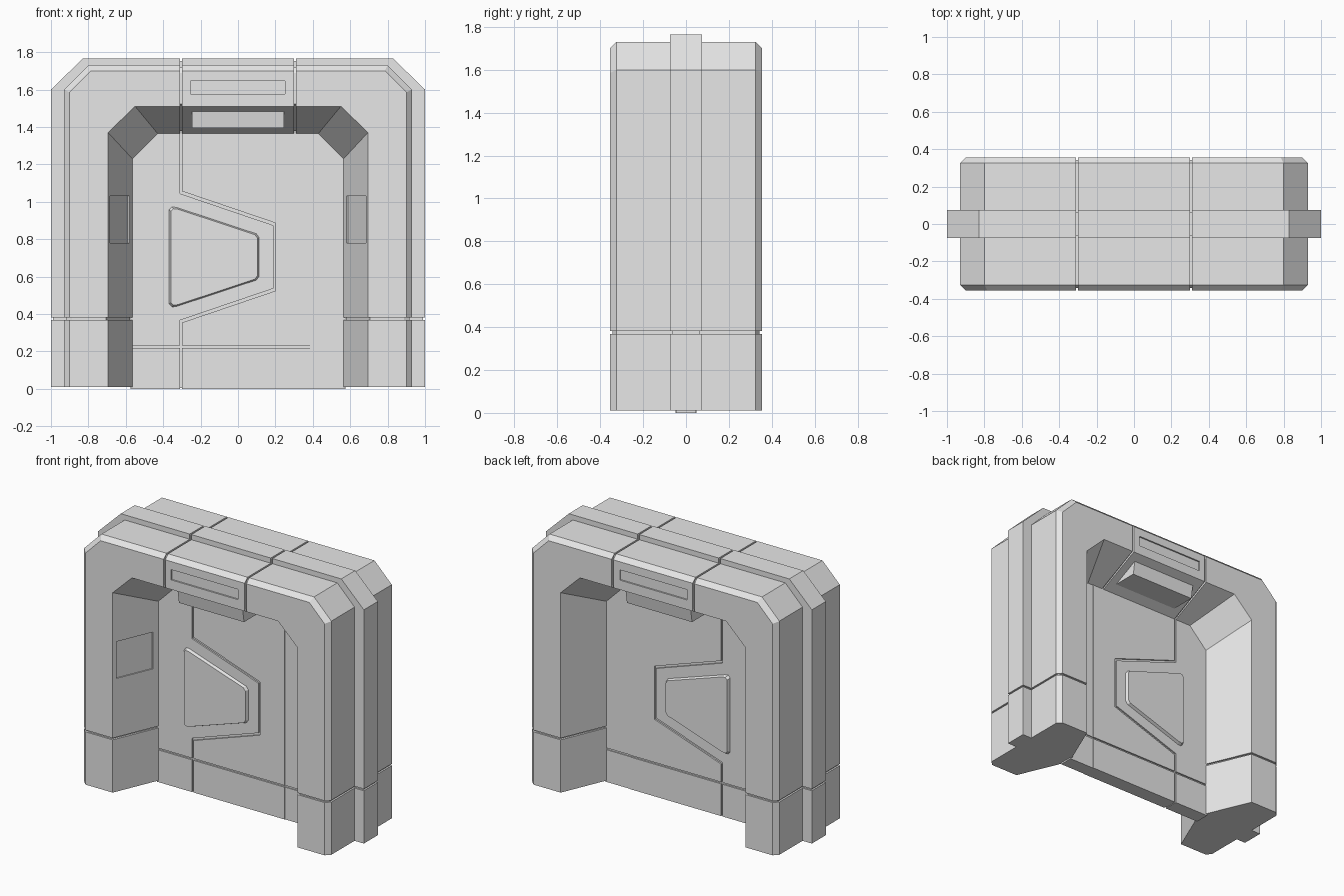
import bpy
import bmesh
from mathutils import Vector

cube = bpy.data.objects.get("Cube")
if cube:
    bpy.data.objects.remove(cube, do_unlink=True)

grey = bpy.data.materials.new("plain_grey")
grey.use_nodes = True
COLOUR = (0.8, 0.8, 0.8, 1)
grey.diffuse_color = COLOUR
grey.node_tree.nodes["Principled BSDF"].inputs["Base Color"].default_value = COLOUR

DOOR_Y = 0.05      # half thickness of the door
GAP = 0.006        # half width of a seam


def finish(bm, name):
    bmesh.ops.recalc_face_normals(bm, faces=bm.faces[:])
    mesh = bpy.data.meshes.new(name)
    bm.to_mesh(mesh)
    bm.free()
    mesh.materials.append(grey)
    ob = bpy.data.objects.new(name, mesh)
    bpy.context.collection.objects.link(ob)
    return ob


def prism(name, pts, axis, a, b, end_pts=None):
    """Extrude a 2D outline along an axis; end_pts tapers the far end."""
    place = {"x": lambda p, t: (t, p[0], p[1]),
             "y": lambda p, t: (p[0], t, p[1]),
             "z": lambda p, t: (p[0], p[1], t)}[axis]
    bm = bmesh.new()
    start = [bm.verts.new(place(p, a)) for p in pts]
    end = [bm.verts.new(place(p, b)) for p in (end_pts or pts)]
    n = len(pts)
    bm.faces.new(start)
    bm.faces.new(end)
    for i in range(n):
        bm.faces.new((start[i], start[(i + 1) % n], end[(i + 1) % n], end[i]))
    return finish(bm, name)


def rect(x0, z0, x1, z1):
    return [(x0, z0), (x1, z0), (x1, z1), (x0, z1)]


def carve(target, cutter):
    mod = target.modifiers.new("recess", "BOOLEAN")
    mod.operation = "DIFFERENCE"
    mod.solver = "EXACT"
    mod.object = cutter
    bpy.context.view_layer.objects.active = target
    bpy.ops.object.modifier_apply(modifier=mod.name)
    bpy.data.objects.remove(cutter, do_unlink=True)


def arch(y, half, top, knee_x, knee_z, d, foot):
    """Chamfered arch outline at depth y, grown outward by d."""
    k = 0.41 * d
    right = [(knee_x + k, top + d), (half + d, knee_z + k), (half + d, foot)]
    left = [(-x, z) for x, z in reversed(right)]
    return [Vector((x, y, z)) for x, z in left + right]


def frame(name, cuts=(), shrink=0.0):
    """Sweep the frame section round the arch, keeping what the cuts leave."""
    s, foot = shrink, 0.01 + shrink * 0.3
    fin = (1.0, 1.765, 0.83, 1.6, -s, foot)
    body = (0.93, 1.73, 0.8, 1.6, -s, foot)
    rim = (0.9, 1.7, 0.785, 1.585, -s, foot)
    mouth = (0.695, 1.51, 0.55, 1.37, s, foot)
    throat = (0.565, 1.365, 0.43, 1.23, s, foot)
    half = [(0.075 - s, fin), (0.075 - s, body), (0.325, body),
            (0.355 - s, rim), (0.355 - s, mouth), (DOOR_Y, throat)]
    stations = [(-y, p) for y, p in half] + [(y, p) for y, p in reversed(half)]
    bm = bmesh.new()
    rings = [[bm.verts.new(co) for co in arch(y, *p)] for y, p in stations]
    for a, b in zip(rings, rings[1:] + rings[:1]):
        for i in range(len(a) - 1):
            bm.faces.new((a[i], a[i + 1], b[i + 1], b[i]))
    for end in (0, -1):
        bm.faces.new([r[end] for r in rings])
    for co, no in cuts:
        bmesh.ops.bisect_plane(bm, geom=bm.verts[:] + bm.edges[:] + bm.faces[:],
                               plane_co=co, plane_no=no, clear_outer=True)
        edges = [e for e in bm.edges if e.is_boundary]
        bmesh.ops.holes_fill(bm, edges=edges, sides=0)
    return finish(bm, name)


# Frame: an inner core shows as the bottom of the seams between the blocks
FOOT_Z, HEAD_X = 0.375, 0.305
frame("frame_core", shrink=0.012)
header = frame("header_block", [((HEAD_X - GAP, 0, 0), (1, 0, 0)),
                                ((GAP - HEAD_X, 0, 0), (-1, 0, 0))])
for side, s in (("left", 1), ("right", -1)):
    frame(side + "_foot", [((0, 0, FOOT_Z - GAP), (0, 0, 1)),
                           ((0, 0, 0), (-s, 0, 0))])
    post = frame(side + "_post", [((s * (HEAD_X + GAP), 0, 0), (-s, 0, 0)),
                                  ((0, 0, FOOT_Z + GAP), (0, 0, -1))])
    # Shallow panel recess in the front splay
    outer, inner = Vector((0.695, -0.355)), Vector((0.565, -0.05))
    along = inner - outer
    normal = Vector((along.y, -along.x)).normalized()
    p, q = outer + along * 0.08, outer + along * 0.88
    quad = [p - normal * 0.03, q - normal * 0.03, q + normal * 0.008, p + normal * 0.008]
    carve(post, prism("panel_cutter", [(s * v.x, v.y) for v in quad], "z", 0.78, 1.03))

# Header: slot recess and hanging lamp on both faces
for face, f in (("front", -1), ("back", 1)):
    carve(header, prism("slot_cutter", rect(-0.255, 1.575, 0.25, 1.645),
                        "y", f * 0.345, f * 0.4))
    prism(face + "_header_lamp", [(f * 0.3, 1.485), (f * 0.285, 1.395),
                                  (f * 0.1, 1.395), (f * 0.1, 1.485)], "x", -0.245, 0.245)

# Door: panels over a core, parted by an angular seam
EDGE, TOP, KICK, MID = 0.575, 1.375, 0.225, 0.705
STEP_X = 0.385
prism("door_core", rect(-EDGE, 0.004, EDGE, TOP), "y", -0.04, 0.04)
seam = [(-0.305, TOP), (-0.305, 1.05), (0.195, 0.88),
        (0.195, 0.53), (-0.305, 0.36), (-0.305, KICK)]


def seam_side(sign):
    pts = []
    for i, (x, z) in enumerate(seam):
        shift = sign * GAP * (1 if z > MID else -1)
        if i == 0:
            shift = 0
        elif i == len(seam) - 1:
            shift = GAP
        pts.append((x + sign * GAP, z + shift))
    return pts


def slab(name, pts, half=DOOR_Y):
    prism(name, pts, "y", -half, half)


seam_x, kick_top, panel_foot = seam[0][0], KICK - GAP, KICK + GAP
slab("door_right_leaf", [(-EDGE, TOP)] + seam_side(-1) + [(-EDGE, panel_foot)])
slab("door_left_leaf", seam_side(1) + [(STEP_X, panel_foot), (STEP_X, TOP)])
slab("door_side_strip", rect(STEP_X, panel_foot, EDGE, TOP), 0.047)
slab("right_kick_plate", rect(-EDGE, 0, seam_x - GAP, kick_top))
slab("left_kick_plate", rect(seam_x + GAP, 0, STEP_X, kick_top))
slab("side_kick_plate", rect(STEP_X, 0, EDGE, kick_top), 0.047)

# Raised tapered panel on each face of the door
upper = [(-0.37, 0.96), (-0.355, 0.975), (-0.33, 0.972), (0.1, 0.83), (0.115, 0.81)]
outline = upper + [(x, 2 * MID - z) for x, z in reversed(upper)]
top_face = [(-0.13 + (x + 0.13) * 0.955, MID + (z - MID) * 0.955) for x, z in outline]
for face, f in (("front", -1), ("back", 1)):
    prism(face + "_door_panel", outline, "y", f * 0.045, f * 0.07, top_face)
